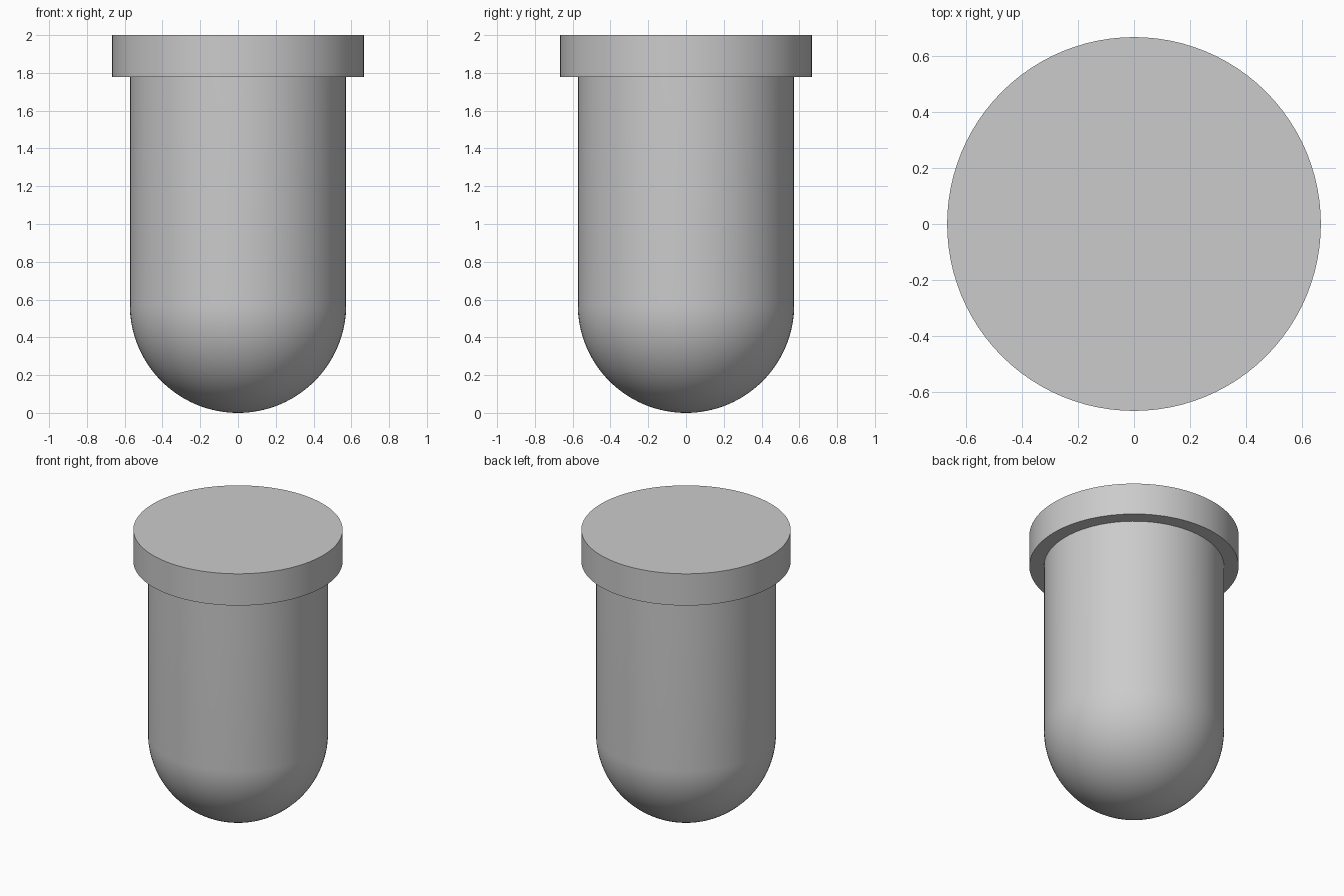
import bpy
import bmesh
from math import sin, cos, pi, radians

cube = bpy.data.objects.get("Cube")
if cube:
    bpy.data.objects.remove(cube, do_unlink=True)

SIDES = 96
BODY_R, RIM_R = 0.573, 0.666
RIM_Z, TOP_Z = 1.777, 2.0

grey = bpy.data.materials.new("mid grey")
grey.use_nodes = True
grey.diffuse_color = (0.6, 0.6, 0.6, 1)
grey.node_tree.nodes["Principled BSDF"].inputs["Base Color"].default_value = grey.diffuse_color


def lathe(name, profile):
    """Revolve a list of (radius, height) points around the z axis."""
    bm = bmesh.new()
    verts = [bm.verts.new((r, 0, z)) for r, z in profile]
    edges = [bm.edges.new(pair) for pair in zip(verts, verts[1:])]
    bmesh.ops.spin(bm, geom=verts + edges, cent=(0, 0, 0), axis=(0, 0, 1),
                   angle=2 * pi, steps=SIDES, use_merge=True)
    bmesh.ops.remove_doubles(bm, verts=bm.verts, dist=0.0001)
    # Close any open ring with one flat cap
    bmesh.ops.holes_fill(bm, edges=[e for e in bm.edges if e.is_boundary], sides=0)
    bmesh.ops.recalc_face_normals(bm, faces=bm.faces)
    mesh = bpy.data.meshes.new(name)
    bm.to_mesh(mesh)
    bm.free()
    mesh.materials.append(grey)
    obj = bpy.data.objects.new(name, mesh)
    bpy.context.collection.objects.link(obj)
    bpy.ops.object.select_all(action='DESELECT')
    obj.select_set(True)
    bpy.context.view_layer.objects.active = obj
    bpy.ops.object.shade_smooth_by_angle(angle=radians(30))
    return obj


# Straight body with a hemispherical bottom
STEPS = 32
dome = [(BODY_R * sin(a), BODY_R * (1 - cos(a)))
        for a in (pi / 2 * i / STEPS for i in range(STEPS + 1))]
lathe("rounded_body", dome + [(BODY_R, RIM_Z)])

# Wider flat disc on top
lathe("top_flange", [(RIM_R, RIM_Z), (RIM_R, TOP_Z)])
